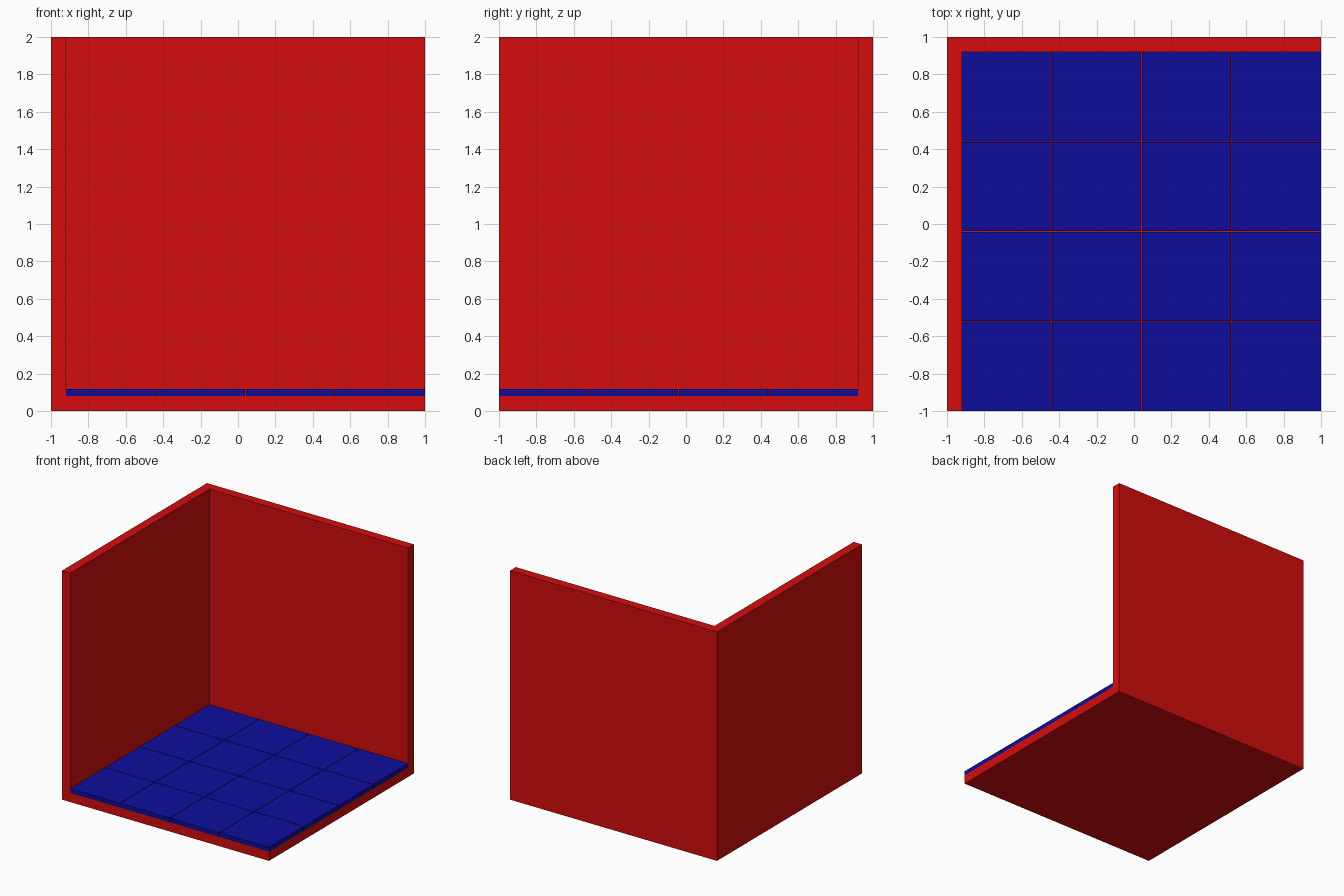
import bpy, bmesh
from mathutils import Matrix, Vector

if "Cube" in bpy.data.objects:
    bpy.data.objects.remove(bpy.data.objects["Cube"])


def material(name, rgb):
    m = bpy.data.materials.new(name)
    m.diffuse_color = (*rgb, 1)
    m.use_nodes = True
    m.node_tree.nodes["Principled BSDF"].inputs["Base Color"].default_value = m.diffuse_color
    return m


def box(name, lo, hi, mat):
    lo, hi = Vector(lo), Vector(hi)
    bm = bmesh.new()
    bmesh.ops.create_cube(bm, size=1, matrix=Matrix.LocRotScale((lo + hi) / 2, None, hi - lo))
    me = bpy.data.meshes.new(name)
    bm.to_mesh(me)
    bm.free()
    me.materials.append(mat)
    ob = bpy.data.objects.new(name, me)
    bpy.context.collection.objects.link(ob)
    return ob


red = material("wall red", (0.66, 0.004, 0.004))
blue = material("tile blue", (0.004, 0.004, 0.33))

T = 0.08        # wall and floor thickness
GAP = 0.004     # joint between tiles
PITCH = (2 - T) / 4

# Room shell: a cube with its front, right, upper part cut away
shell = box("room_shell", (-1, -1, 0), (1, 1, 2), red)
cutter = box("room_cutter", (-1 + T, -2, T), (2, 1 - T, 3), red)
cutter.hide_render = True
mod = shell.modifiers.new("hollow", 'BOOLEAN')
mod.operation = 'DIFFERENCE'
mod.solver = 'EXACT'
mod.object = cutter
bpy.context.view_layer.objects.active = shell
bpy.ops.object.modifier_apply(modifier=mod.name)
bpy.data.objects.remove(cutter)

# Floor tiles, 4 by 4, with narrow joints between neighbours
for i in range(4):
    for j in range(4):
        x0, y0 = -1 + T + i * PITCH, -1 + j * PITCH
        box(f"floor_tile_{i}_{j}",
            (x0 + (GAP / 2 if i else 0), y0 + (GAP / 2 if j else 0), T),
            (x0 + PITCH - (GAP / 2 if i < 3 else 0),
             y0 + PITCH - (GAP / 2 if j < 3 else 0), T + 0.038), blue)
